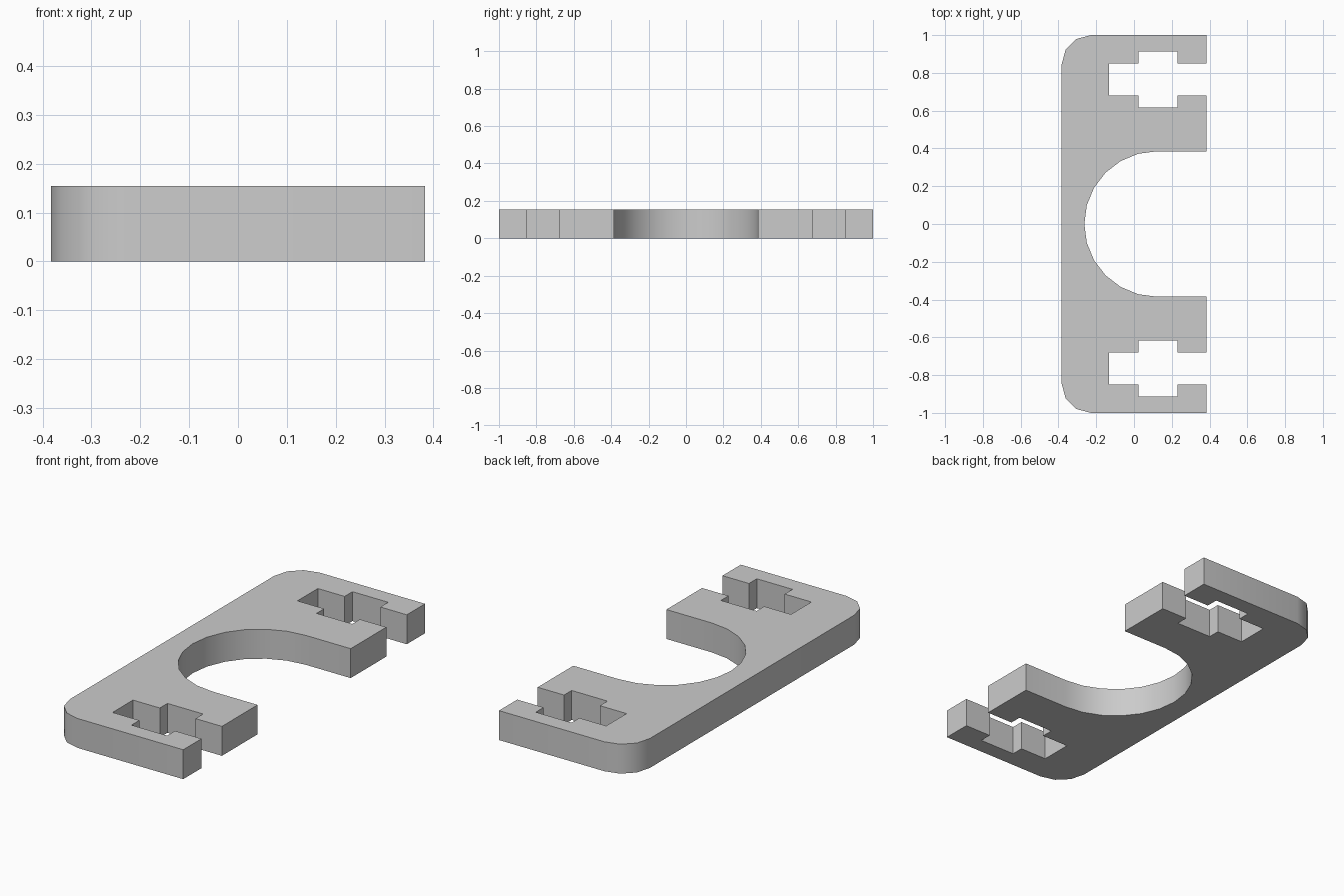
import bpy
import bmesh
from math import cos, sin, radians

cube = bpy.data.objects.get("Cube")
if cube:
    bpy.data.objects.remove(cube, do_unlink=True)

THICKNESS = 0.154
EDGE_X = 0.383      # half width of the plate
BORE_R = 0.385      # open round cut-out
BORE_X = 0.122
CORNER_R = 0.155


def arc(cx, cy, r, start, end, steps):
    """Points along a circular arc, angles in degrees."""
    angles = [radians(start + (end - start) * i / steps) for i in range(steps + 1)]
    return [(cx + r * cos(a), cy + r * sin(a)) for a in angles]


# Half outline: round cut-out, stepped slot, then rounded outer corner
slot = [(EDGE_X, 0.68), (0.23, 0.68), (0.23, 0.617), (0.023, 0.617),
        (0.023, 0.68), (-0.132, 0.68), (-0.132, 0.849), (0.023, 0.849),
        (0.023, 0.914), (0.23, 0.914), (0.23, 0.849), (EDGE_X, 0.849)]
half = arc(BORE_X, 0, BORE_R, 180, 90, 6)
half += [(EDGE_X, BORE_R)] + slot + [(EDGE_X, 1)]
half += arc(CORNER_R - EDGE_X, 1 - CORNER_R, CORNER_R, 90, 180, 3)

# Mirror across y = 0; the first point lies on the mirror line
outline = half + [(x, -y) for x, y in reversed(half[1:])]

# Extrude the outline into a plate
bm = bmesh.new()
base = bm.faces.new([bm.verts.new((x, y, 0)) for x, y in outline])
top = bmesh.ops.extrude_face_region(bm, geom=[base], use_keep_orig=True)["geom"]
bmesh.ops.translate(bm, vec=(0, 0, THICKNESS),
                    verts=[g for g in top if isinstance(g, bmesh.types.BMVert)])
bmesh.ops.recalc_face_normals(bm, faces=bm.faces)
mesh = bpy.data.meshes.new("slotted_plate")
bm.to_mesh(mesh)
bm.free()

plate = bpy.data.objects.new("slotted_plate", mesh)
bpy.context.collection.objects.link(plate)

# Plain grey material
grey = bpy.data.materials.new("light_grey")
grey.use_nodes = True
colour = (0.6, 0.6, 0.6, 1)
grey.diffuse_color = colour
grey.node_tree.nodes["Principled BSDF"].inputs["Base Color"].default_value = colour
mesh.materials.append(grey)

# Smooth the arcs, keep the rims and slot corners crisp
bpy.ops.object.select_all(action='DESELECT')
plate.select_set(True)
bpy.context.view_layer.objects.active = plate
bpy.ops.object.shade_smooth_by_angle(angle=radians(35))
